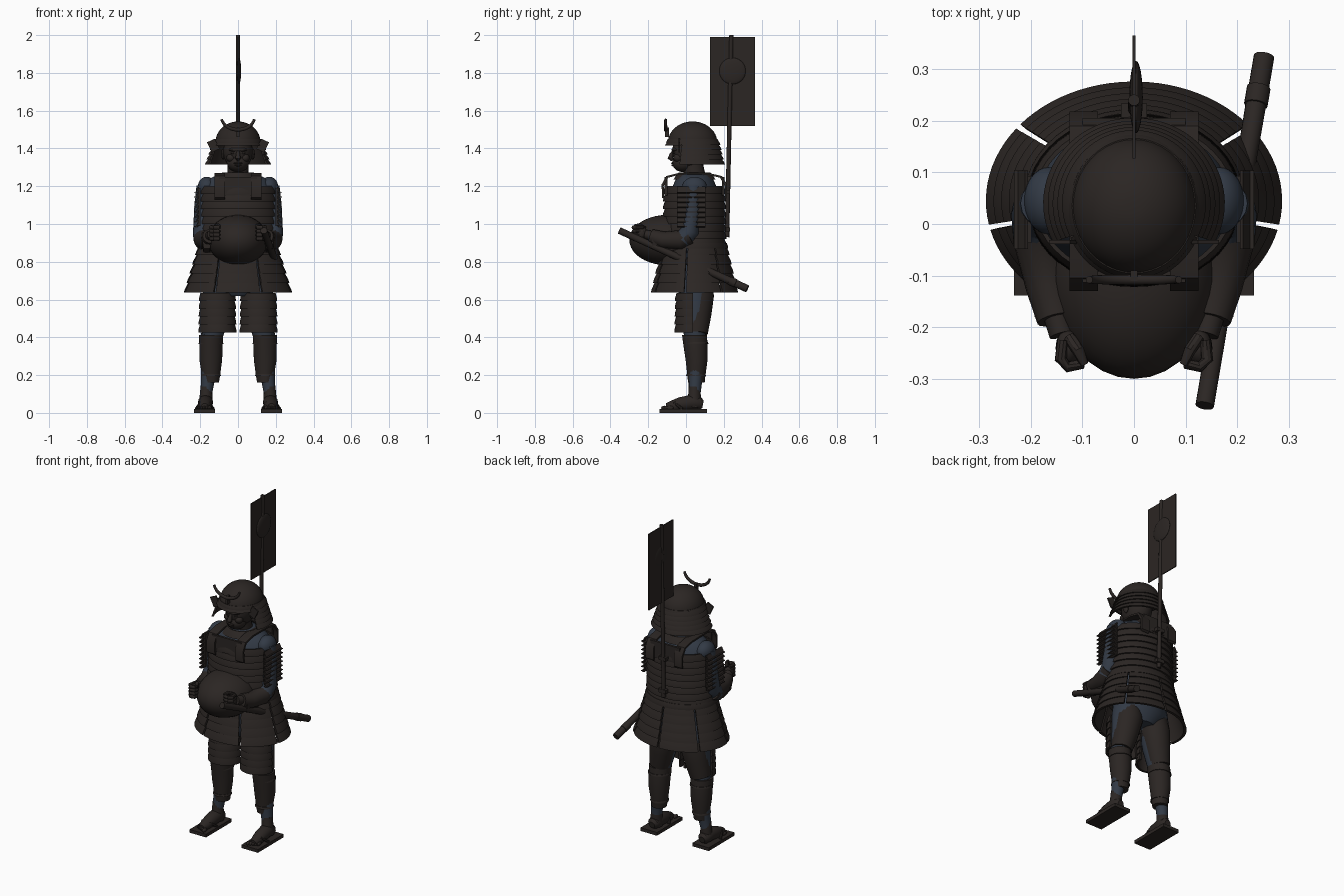
import bpy, bmesh
from math import sin, cos, pi, radians
from mathutils import Vector, Matrix

def material(name, c):
    m = bpy.data.materials.new(name)
    m.diffuse_color = (*c, 1)
    return m

BROWN = material("dark_brown", (0.024, 0.019, 0.017))
BLUE = material("dark_blue", (0.032, 0.042, 0.06))

def finish(name, bm, mat):
    bmesh.ops.recalc_face_normals(bm, faces=bm.faces)
    me = bpy.data.meshes.new(name)
    bm.to_mesh(me)
    bm.free()
    me.materials.append(mat)
    ob = bpy.data.objects.new(name, me)
    bpy.context.collection.objects.link(ob)
    return ob

def loft(name, loops, mat=BROWN, wrap=False):
    """Skin a row of equal loops; cap the ends or join them."""
    bm = bmesh.new()
    rows = [[bm.verts.new(p) for p in lp] for lp in loops]
    pairs = list(zip(rows, rows[1:])) + ([(rows[-1], rows[0])] if wrap else [])
    for a, b in pairs:
        for i in range(len(a)):
            j = (i + 1) % len(a)
            bm.faces.new((a[i], a[j], b[j], b[i]))
    if not wrap:
        bm.faces.new(rows[0])
        bm.faces.new(rows[-1])
    return finish(name, bm, mat)

def tube(name, pts, mat=BROWN, n=16):
    """Round limb through (x, y, z, radius) points."""
    P = [Vector(p[:3]) for p in pts]
    loops, ref = [], None
    for i, p in enumerate(P):
        t = (P[min(i + 1, len(P) - 1)] - P[max(i - 1, 0)]).normalized()
        if ref is None:
            ref = t.orthogonal()
        u = (ref - t * ref.dot(t)).normalized()
        v, ref = t.cross(u), u
        loops.append([p + (u * cos(2 * pi * k / n) + v * sin(2 * pi * k / n)) * pts[i][3] for k in range(n)])
    return loft(name, loops, mat)

def body(name, rows, mat=BROWN, n=32):
    """Upright form from (centre y, rx, ry, z) rows."""
    return loft(name, [[(rx * cos(2 * pi * k / n), cy + ry * sin(2 * pi * k / n), z) for k in range(n)]
                       for cy, rx, ry, z in rows], mat)

def plates(name, c, top, bot, n, lip=0.008, t=0.008, a0=0, a1=360, steps=48, mat=BROWN):
    """Overlapping armour tiers swept round an ellipse; top and bot are (rx, ry, z)."""
    T, B = Vector(top), Vector(bot)
    L = Vector((lip, lip, 0))
    prof = []
    for i in range(n):
        a, b = T.lerp(B, i / n), T.lerp(B, (i + 1) / n)
        prof += [a, a.lerp(b, 0.6) + L * 0.9, b + L]
    I = Vector((t, t, 0))
    prof += [B - I, T - I]
    full = a1 - a0 >= 360
    loops = []
    for k in range(steps if full else steps + 1):
        a = radians(a0 + (a1 - a0) * k / steps)
        loops.append([(c[0] + p.x * cos(a), c[1] + p.y * sin(a), p.z) for p in prof])
    return loft(name, loops, mat, full)

def ball(name, loc, r, mat=BROWN, u=32, v=20):
    bm = bmesh.new()
    bmesh.ops.create_uvsphere(bm, u_segments=u, v_segments=v, radius=1,
                              matrix=Matrix.Translation(loc) @ Matrix.Diagonal((*r, 1)))
    return finish(name, bm, mat)

def box(name, loc, size, mat=BROWN, rot=None):
    bm = bmesh.new()
    R = rot or Matrix.Identity(4)
    bmesh.ops.create_cube(bm, size=1, matrix=Matrix.Translation(loc) @ R @ Matrix.Diagonal((*size, 1)))
    return finish(name, bm, mat)

# torso, belly and neck
body("torso", [(0.05, 0.08, 0.08, 0.62), (0.05, 0.16, 0.12, 0.68), (0.045, 0.18, 0.14, 0.85), (0.045, 0.19, 0.15, 1.12),
               (0.045, 0.185, 0.12, 1.19), (0.045, 0.16, 0.1, 1.235), (0.045, 0.11, 0.085, 1.26), (0.04, 0.06, 0.06, 1.27)], BLUE)
ball("belly", (0, -0.1, 0.915), (0.16, 0.2, 0.133))
tube("neck", [(0, 0.05, 1.22, 0.062), (0, 0.04, 1.29, 0.055), (0, 0.03, 1.36, 0.055)])
plates("collar", (0, 0.045), (0.085, 0.085, 1.272), (0.12, 0.105, 1.235), 1, 0.006)

# cuirass, waist cord and shoulder straps
plates("cuirass", (0, 0.045), (0.195, 0.155, 1.2), (0.2, 0.16, 0.88), 8, 0.01)
plates("waist_cord", (0, 0.045), (0.207, 0.17, 0.9), (0.207, 0.17, 0.87), 1, 0.008)
for s in (-1, 1):
    path = [(-0.115, 1.13), (-0.118, 1.2), (-0.095, 1.245), (-0.03, 1.262), (0.045, 1.262), (0.12, 1.26), (0.18, 1.245), (0.207, 1.2), (0.207, 1.13)]
    loft("shoulder_strap", [[(s * x, y + (y - 0.045) * d * 0.07, z + d * 0.009) for x, d in ((0.07, 0), (0.125, 0), (0.125, 1), (0.07, 1))]
                            for y, z in path])
box("chest_plate", (0, -0.106, 1.2), (0.2, 0.014, 0.1))
box("back_plate", (0, 0.198, 1.2), (0.2, 0.014, 0.1))

# armoured skirt in seven panels
for i in range(7):
    g = 38.57 + i * 360 / 7
    plates("skirt_panel", (0, 0.045), (0.205, 0.167, 0.885), (0.279, 0.223, 0.638), 5, 0.008,
           a0=g + 1.3, a1=g + 360 / 7 - 1.3, steps=12)

# head and face
ball("head", (0, 0.025, 1.385), (0.078, 0.098, 0.1))
ball("jaw", (0, -0.015, 1.325), (0.058, 0.058, 0.05))
ball("brow", (0, -0.052, 1.393), (0.05, 0.025, 0.014), u=16, v=10)
tube("nose", [(0, -0.06, 1.395, 0.007), (0, -0.078, 1.365, 0.011), (0, -0.083, 1.35, 0.015), (0, -0.072, 1.338, 0.008)], n=12)
ball("upper_lip", (0, -0.068, 1.322), (0.023, 0.011, 0.006), u=16, v=10)
ball("lower_lip", (0, -0.066, 1.311), (0.019, 0.011, 0.006), u=16, v=10)
for s in (-1, 1):
    ball("cheek", (s * 0.037, -0.043, 1.35), (0.024, 0.024, 0.022), u=16, v=10)
    ball("eye", (s * 0.028, -0.061, 1.376), (0.012, 0.008, 0.006), u=12, v=8)
    ball("ear", (s * 0.079, 0.025, 1.37), (0.01, 0.018, 0.03), u=12, v=8)

# helmet bowl, visor, neck guard and crescent crest
body("helmet_bowl", [(0.035, 0.12 * cos(a), 0.131 * cos(a), 1.43 + 0.113 * sin(a)) for a in [i * pi / 24 for i in range(12)]], n=40)
plates("helmet_rim", (0, 0.035), (0.12, 0.131, 1.45), (0.123, 0.134, 1.43), 1, 0.006)
plates("helmet_visor", (0, 0.035), (0.119, 0.13, 1.44), (0.132, 0.142, 1.415), 1, 0.004, 0.005, 205, 335, 32)
plates("neck_guard", (0, 0.04), (0.122, 0.128, 1.445), (0.168, 0.158, 1.315), 5, 0.008, 0.006, -27, 207)
for s in (-1, 1):
    box("helmet_turnback", (s * 0.131, -0.035, 1.415), (0.045, 0.008, 0.06), rot=Matrix.Rotation(s * 0.45, 4, 'Y'))
tube("helmet_crest", [(0.088 * sin(a), -0.108, 1.567 - 0.068 * cos(a), 0.004 + 0.006 * cos(a * 0.75))
                      for a in [radians(-80 + 8 * i) for i in range(21)]], n=12)
box("crest_mount", (0, -0.1, 1.485), (0.014, 0.02, 0.05))

# flag, disc emblem, pole and holder
tube("flag_pole", [(0, 0.217, 0.93, 0.012), (0, 0.24, 2.0, 0.011)])
box("flag", (0, 0.246, 1.755), (0.006, 0.238, 0.47))
ball("flag_disc", (0.004, 0.246, 1.81), (0.013, 0.07, 0.07))
for z in (0.97, 1.17):
    box("pole_holder", (0, 0.216, z), (0.05, 0.035, 0.022))

# scabbard
a, b = Vector((0.137, -0.352, 0.965)), Vector((0.252, 0.325, 0.657))
tube("sword", [(*a.lerp(b, t), r) for t, r in ((0, 0.018), (0.25, 0.018), (0.6, 0.019), (0.86, 0.02), (0.861, 0.023), (0.91, 0.023), (0.911, 0.02), (1, 0.02))])

for s in (-1, 1):
    def side(*pts):
        return [(s * p[0], *p[1:]) for p in pts]
    # arm and hanging cuff
    ball("shoulder", (s * 0.165, 0.045, 1.195), (0.048, 0.065, 0.055), BLUE)
    tube("upper_sleeve", side((0.175, 0.04, 1.2, 0.045), (0.185, 0.035, 1.08, 0.047), (0.188, 0.02, 0.96, 0.05), (0.185, -0.02, 0.915, 0.05)), BLUE)
    tube("forearm_sleeve", side((0.188, 0.02, 0.94, 0.05), (0.182, -0.03, 0.915, 0.052), (0.165, -0.12, 0.915, 0.045), (0.15, -0.185, 0.935, 0.038)))
    loft("sleeve_cuff", [side(*[(x, y, z) for x in (0.165 - w, 0.165 + w)]) [::-1] + side(*[(x, y, z - h) for x in (0.165 + w * 0.6, 0.165 - w * 0.6)])[::-1]
                         for y, z, w, h in ((-0.03, 0.9, 0.03, 0.03), (-0.1, 0.91, 0.03, 0.06), (-0.18, 0.93, 0.028, 0.06))])
    # fist
    tube("wrist", side((0.152, -0.17, 0.935, 0.026), (0.14, -0.215, 0.945, 0.024)))
    ball("palm", (s * 0.128, -0.24, 0.95), (0.024, 0.036, 0.036), u=16, v=12)
    for i in range(4):
        z = 0.922 + i * 0.02
        tube("finger", side((0.138, -0.225, z, 0.011), (0.142, -0.262, z, 0.012), (0.128, -0.277, z, 0.011), (0.104, -0.272, z, 0.011), (0.1, -0.252, z, 0.008)), n=10)
    tube("thumb", side((0.125, -0.22, 0.978, 0.012), (0.108, -0.245, 0.994, 0.012), (0.096, -0.272, 0.99, 0.008)), n=10)

    # slatted shoulder guard
    for i in range(8):
        box("shoulder_guard_slat", (s * 0.216, 0.028, 1.18 - i * 0.026), (0.007, 0.152, 0.035), rot=Matrix.Rotation(-s * 0.45, 4, 'Y'))
        box("shoulder_guard_edge", (s * 0.222, 0.028, 1.168 - i * 0.026), (0.022, 0.152, 0.005))
    box("shoulder_guard_backing", (s * 0.205, 0.028, 1.09), (0.012, 0.13, 0.2))

    # thigh, trouser back and thigh guard
    tube("thigh", side((0.085, 0.055, 0.78, 0.08), (0.1, 0.055, 0.64, 0.085), (0.118, 0.05, 0.52, 0.075), (0.138, 0.045, 0.4, 0.055)), BLUE, 24)
    tube("trouser", side((0.09, 0.065, 0.72, 0.07), (0.1, 0.065, 0.62, 0.083), (0.118, 0.06, 0.52, 0.074), (0.138, 0.055, 0.42, 0.06)), n=24)
    plates("thigh_guard", (s * 0.109, 0.035), (0.09, 0.085, 0.635), (0.094, 0.09, 0.425), 5, 0.007, 0.007, 178, 362, 28)

    # shin and shin guard
    tube("shin", side((0.14, 0.045, 0.42, 0.055), (0.145, 0.06, 0.32, 0.05), (0.16, 0.05, 0.17, 0.036), (0.17, 0.045, 0.09, 0.03), (0.172, 0.045, 0.04, 0.034)), BLUE)
    loft("shin_guard", [[(s * (x + rx * cos(2 * pi * k / 28)), y + ry * sin(2 * pi * k / 28), z) for k in range(28)]
                        for x, y, rx, ry, z in ((0.142, 0.045, 0.064, 0.066, 0.412), (0.143, 0.05, 0.062, 0.064, 0.36), (0.144, 0.056, 0.06, 0.058, 0.28),
                                                (0.143, 0.055, 0.047, 0.047, 0.19), (0.144, 0.055, 0.043, 0.044, 0.16))])
    for z, r in ((0.37, 0.063), (0.2, 0.05)):
        plates("shin_cord", (s * 0.143, 0.053), (r, r, z + 0.006), (r, r, z - 0.006), 1, 0.003, steps=28)

    # foot, toes and sandal
    tube("ankle", side((0.168, 0.045, 0.14, 0.03), (0.17, 0.045, 0.06, 0.036), (0.171, 0.04, 0.03, 0.036)))
    tube("foot", side((0.171, 0.09, 0.045, 0.02), (0.171, 0.075, 0.048, 0.034), (0.172, 0.03, 0.056, 0.04), (0.174, -0.03, 0.046, 0.037), (0.176, -0.08, 0.032, 0.03), (0.177, -0.105, 0.03, 0.02)))
    for i in range(5):
        ball("toe", (s * (0.15 + i * 0.0135), -0.112 + i * 0.007, 0.027), (0.011 - i * 0.0008, 0.02, 0.011), u=12, v=8)
    box("sandal", (s * 0.177, -0.014, 0.01), (0.112, 0.25, 0.02))
    for p in (((0.176, -0.1, 0.035), (0.13, -0.02, 0.02)), ((0.176, -0.1, 0.035), (0.222, -0.02, 0.02))):
        m = [(p[0][i] + p[1][i]) / 2 + (0.026 if i == 2 else 0) for i in range(3)]
        tube("sandal_strap", side((*p[0], 0.008), (*m, 0.008), (*p[1], 0.008)), n=8)

# smooth shading with crisp plate edges
obs = [o for o in bpy.context.scene.objects if o.type == 'MESH']
for o in obs:
    o.select_set(True)
bpy.context.view_layer.objects.active = obs[0]
bpy.ops.object.shade_smooth_by_angle(angle=radians(35))
